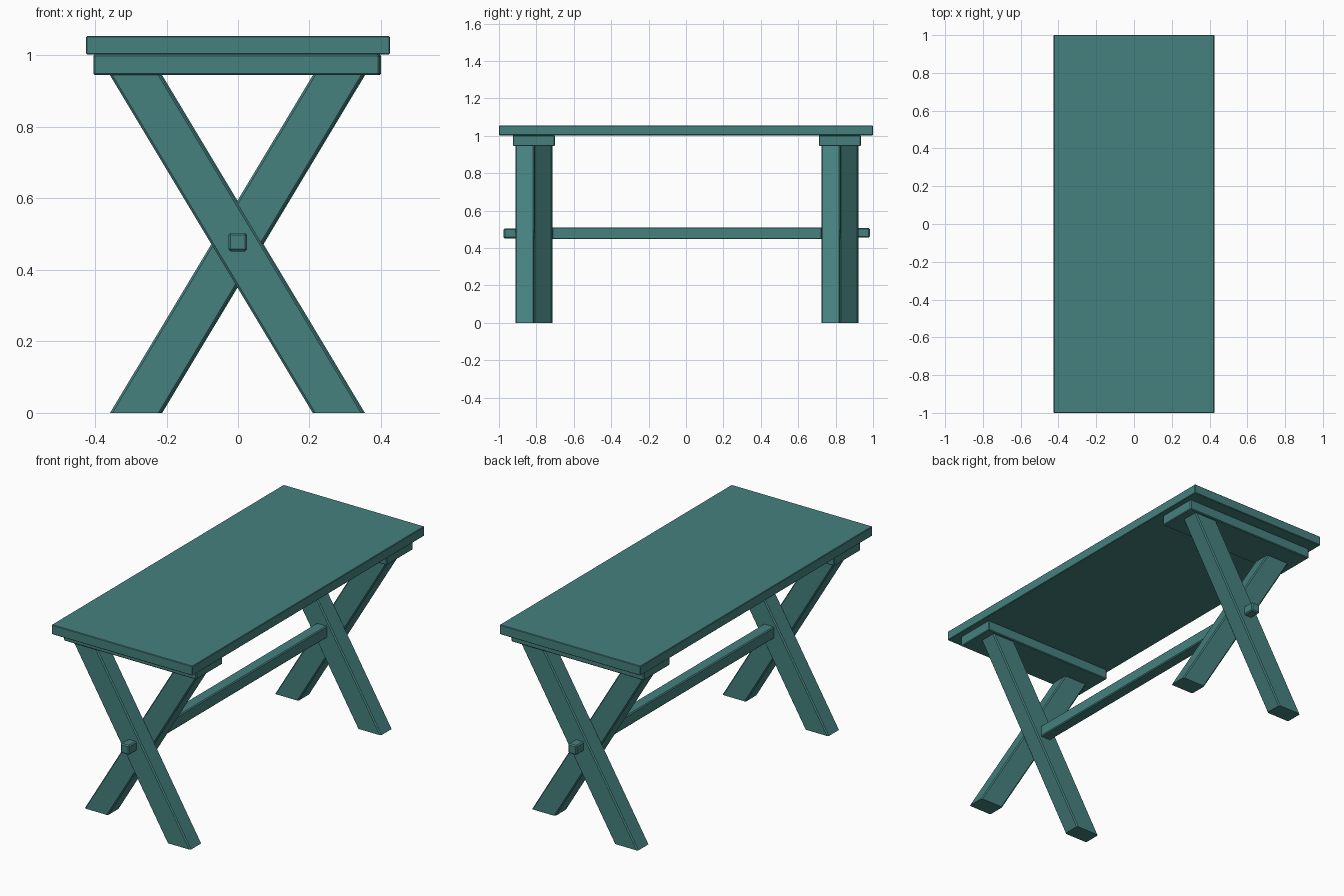
import bpy, bmesh

if "Cube" in bpy.data.objects:
    bpy.data.objects.remove(bpy.data.objects["Cube"])

mat = bpy.data.materials.new("teal_paint")
mat.diffuse_color = (0.06, 0.22, 0.21, 1)
mat.use_nodes = True
mat.node_tree.nodes["Principled BSDF"].inputs["Base Color"].default_value = mat.diffuse_color


def prism(name, profile, y0, y1, bevel, long_only=False):
    """Extrude an (x, z) profile along y and chamfer its edges."""
    bm = bmesh.new()
    face = bm.faces.new([bm.verts.new((x, y0, z)) for x, z in profile])
    ext = bmesh.ops.extrude_face_region(bm, geom=[face])
    for v in ext["geom"]:
        if isinstance(v, bmesh.types.BMVert):
            v.co.y = y1
    bmesh.ops.recalc_face_normals(bm, faces=bm.faces)
    edges = list(bm.edges)
    if long_only:  # legs keep flat-cut ends
        edges = [e for e in edges if abs(e.verts[0].co.z - e.verts[1].co.z) > 0.1]
    bmesh.ops.bevel(bm, geom=edges, offset=bevel, segments=1, profile=0.5, affect='EDGES')
    mesh = bpy.data.meshes.new(name)
    bm.to_mesh(mesh)
    bm.free()
    mesh.materials.append(mat)
    obj = bpy.data.objects.new(name, mesh)
    bpy.context.collection.objects.link(obj)
    return obj


def box(name, x0, x1, y0, y1, z0, z1, bevel=0.004):
    return prism(name, [(x0, z0), (x1, z0), (x1, z1), (x0, z1)], y0, y1, bevel)


# Table top
box("table_top", -0.425, 0.425, -1.0, 1.0, 1.003, 1.055, 0.003)

# Two trestles: a cleat and a pair of crossed legs each
for side, y, dx in (("front", -0.813, -0.002), ("back", 0.823, 0.002)):
    box(side + "_cleat", -0.402 + dx, 0.398 + dx, y - 0.112, y + 0.112, 0.945, 1.003)
    for label, s, y0, y1 in (("outer", 1, y - 0.098, y), ("inner", -1, y, y + 0.098)):
        pts = [(0.211, 0), (0.353, 0), (-0.215, 0.946), (-0.357, 0.946)]
        profile = [(s * x + dx - (0.003 if s < 0 else 0), z) for x, z in pts]
        prism(f"{side}_{label}_leg", profile, y0, y1, 0.006, long_only=True)

# Stretcher with thinner tenons passing through the leg crossings
box("stretcher", -0.033, 0.031, -0.717, 0.727, 0.447, 0.511, 0.005)
box("front_tenon", -0.027, 0.025, -0.975, -0.70, 0.452, 0.504, 0.006)
box("back_tenon", -0.027, 0.025, 0.71, 0.983, 0.455, 0.507, 0.006)
